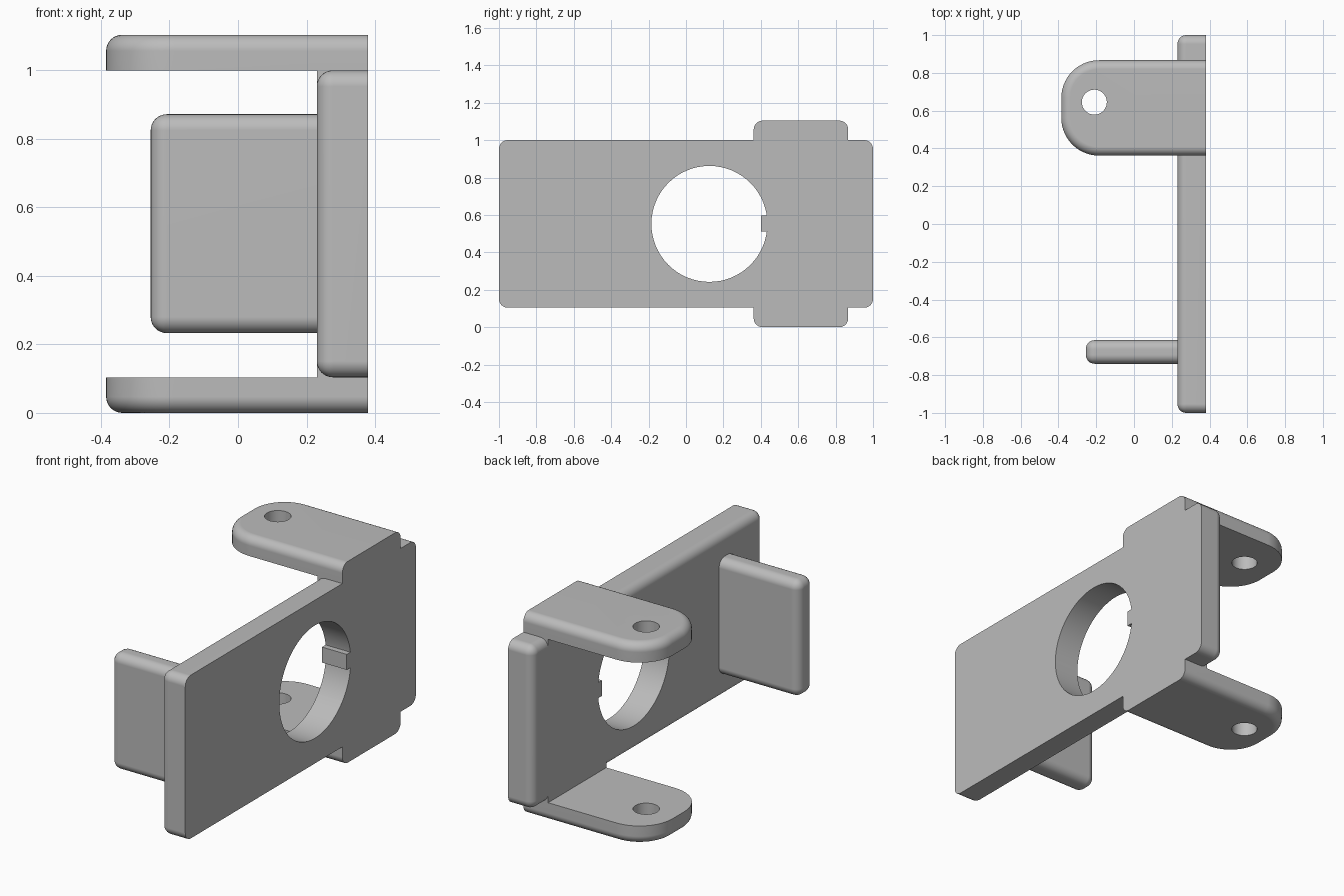
import bpy
import bmesh
import math
from mathutils import Matrix, Vector

cube = bpy.data.objects.get("Cube")
if cube:
    bpy.data.objects.remove(cube, do_unlink=True)

# Single grey finish
grey = bpy.data.materials.new("plain_grey")
grey.use_nodes = True
colour = (0.5, 0.5, 0.5, 1)
grey.diffuse_color = colour
grey.node_tree.nodes["Principled BSDF"].inputs["Base Color"].default_value = colour

BACK = 0.38      # flat outer face of the plate
INNER = 0.23     # inner face of the plate
MID_Z = 0.552
ROUND = 0.047


def new_object(name, bm):
    bmesh.ops.recalc_face_normals(bm, faces=bm.faces)
    mesh = bpy.data.meshes.new(name)
    bm.to_mesh(mesh)
    bm.free()
    mesh.materials.append(grey)
    obj = bpy.data.objects.new(name, mesh)
    bpy.context.collection.objects.link(obj)
    return obj


def box(low, high):
    low, high = Vector(low), Vector(high)
    bm = bmesh.new()
    size = Matrix.Diagonal((high - low).to_4d())
    bmesh.ops.create_cube(bm, size=1, matrix=Matrix.Translation((low + high) / 2) @ size)
    return bm


def bevel(bm, rule, radius, segments):
    """Round every edge whose two ends satisfy the rule."""
    edges = [e for e in bm.edges if rule(e.verts[0].co, e.verts[1].co)]
    bmesh.ops.bevel(bm, geom=edges, offset=radius, segments=segments,
                    profile=0.5, affect='EDGES', clamp_overlap=True)


def rounded_slab(name, low, high):
    """Box rounded everywhere except round its +x face."""
    bm = box(low, high)
    bevel(bm, lambda a, b: min(a.x, b.x) < high[0] - 0.001, ROUND, 8)
    return new_object(name, bm)


def arm(name, outer, inner):
    """Lug with a rounded tip and a softened outer rim."""
    bm = box((-0.385, 0.362, min(outer, inner)), (BACK, 0.867, max(outer, inner)))
    bevel(bm, lambda a, b: max(a.x, b.x) < 0 and abs(a.z - b.z) > 0.01, 0.2, 14)
    bevel(bm, lambda a, b: abs(a.z - outer) + abs(b.z - outer) < 0.001
          and min(a.x, b.x) < BACK - 0.001, ROUND, 8)
    return new_object(name, bm)


def cylinder(name, radius, depth, matrix):
    bm = bmesh.new()
    bmesh.ops.create_cone(bm, cap_ends=True, segments=64, radius1=radius,
                          radius2=radius, depth=depth, matrix=matrix)
    return new_object(name, bm)


def combine(target, tool, operation):
    tool.hide_render = True
    mod = target.modifiers.new(operation.lower(), 'BOOLEAN')
    mod.operation = operation
    mod.solver = 'EXACT'
    mod.object = tool
    bpy.context.view_layer.objects.active = target
    bpy.ops.object.modifier_apply(modifier=mod.name)
    bpy.data.objects.remove(tool, do_unlink=True)


# Main plate with the stop tab and the two lugs
bracket = rounded_slab("bracket", (INNER, -1, 0.104), (BACK, 1, 1.0))
root = new_object("arm_root", box((INNER, 0.362, 0.08), (BACK, 0.867, 1.02)))
combine(bracket, root, 'UNION')
combine(bracket, arm("upper_arm", 1.104, 1.0), 'UNION')
combine(bracket, arm("lower_arm", 0.0, 0.104), 'UNION')
tab = rounded_slab("stop_tab", (-0.255, -0.74, 0.233), (INNER + 0.06, -0.615, 0.872))
combine(bracket, tab, 'UNION')

# Large round opening with its key
turn = Matrix.Rotation(math.pi / 2, 4, 'Y')
opening = cylinder("opening", 0.31, 0.6,
                   Matrix.Translation((0.3, 0.125, MID_Z)) @ turn)
combine(bracket, opening, 'DIFFERENCE')
key = new_object("key", box((INNER, 0.4, 0.512), (BACK, 0.46, 0.597)))
combine(bracket, key, 'UNION')

# Pin holes through both lugs
pin = cylinder("pin_hole", 0.066, 2, Matrix.Translation((-0.21, 0.645, MID_Z)))
combine(bracket, pin, 'DIFFERENCE')

# Smooth rounds, crisp edges, flat large faces
bpy.ops.object.select_all(action='DESELECT')
bracket.select_set(True)
bpy.context.view_layer.objects.active = bracket
bpy.ops.object.shade_smooth_by_angle(angle=math.radians(30))
flat = bracket.modifiers.new("weighted_normals", 'WEIGHTED_NORMAL')
flat.keep_sharp = True
